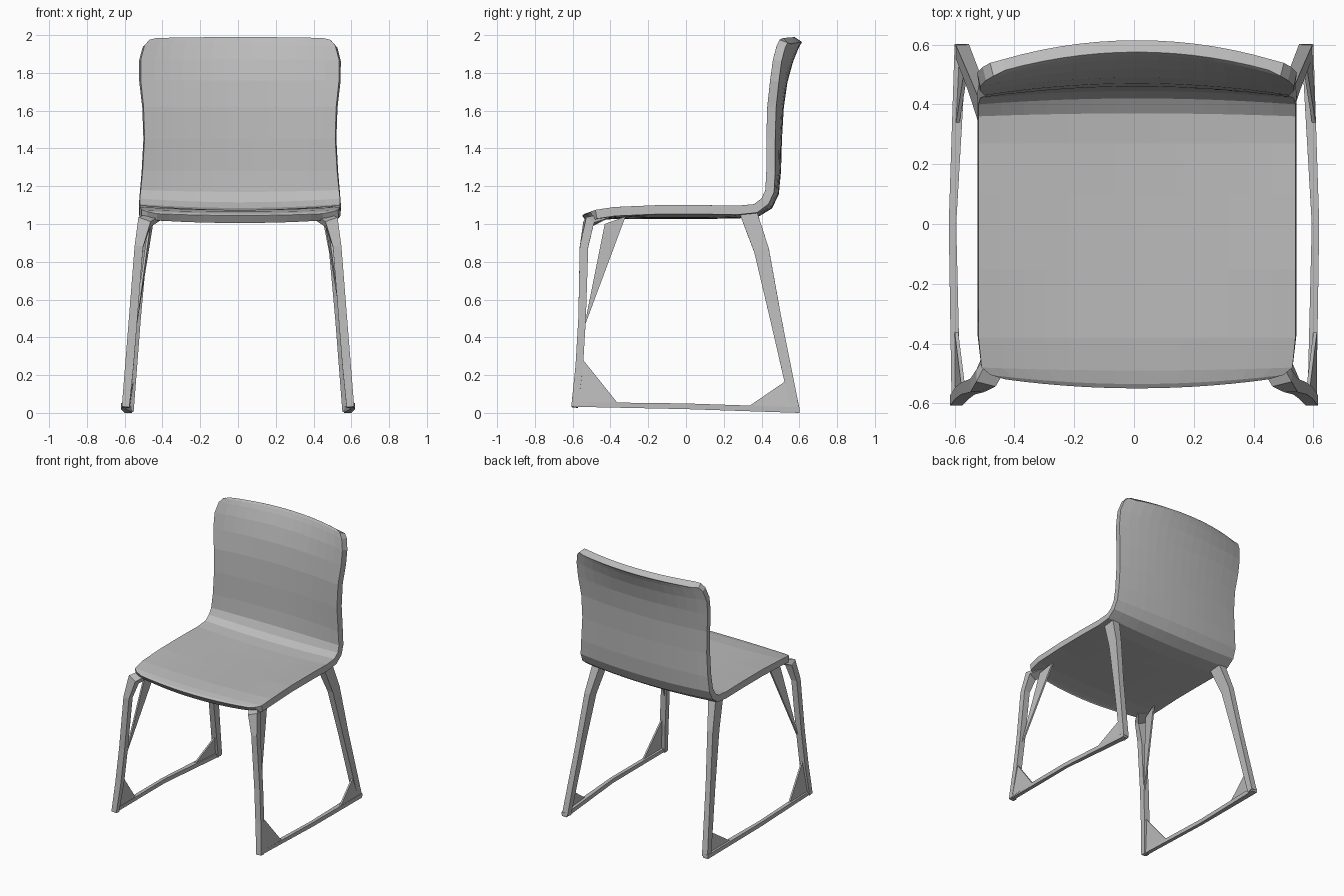
import bpy, bmesh
from mathutils import Vector

cube = bpy.data.objects.get("Cube")
if cube:
    bpy.data.objects.remove(cube, do_unlink=True)

grey = bpy.data.materials.new("plain grey")
grey.use_nodes = True
COLOUR = (0.5, 0.5, 0.5, 1)
grey.diffuse_color = COLOUR
grey.node_tree.nodes["Principled BSDF"].inputs["Base Color"].default_value = COLOUR


def finish(bm, name):
    mesh = bpy.data.meshes.new(name)
    bm.to_mesh(mesh)
    bm.free()
    mesh.materials.append(grey)
    obj = bpy.data.objects.new(name, mesh)
    bpy.context.collection.objects.link(obj)
    return obj


def beam(name, stations):
    """Tapered bar through (centre, width, depth) stations, capped at both ends."""
    bm = bmesh.new()
    rings = []
    for i, (p, w, d) in enumerate(stations):
        a = Vector(stations[max(i - 1, 0)][0])
        b = Vector(stations[min(i + 1, len(stations) - 1)][0])
        along = (b - a).normalized()
        side = Vector((1, 0, 0))
        side = (side - along * side.dot(along)).normalized()
        up = along.cross(side)
        rings.append([bm.verts.new(Vector(p) + side * (w / 2 * u) + up * (d / 2 * v))
                      for u, v in ((-1, -1), (1, -1), (1, 1), (-1, 1))])
    for r, s in zip(rings, rings[1:]):
        for k in range(4):
            n = (k + 1) % 4
            bm.faces.new((r[k], r[n], s[n], s[k]))
    bm.faces.new(rings[0])
    bm.faces.new(rings[-1])
    bmesh.ops.recalc_face_normals(bm, faces=bm.faces)
    return finish(bm, name)


def plate(name, corners, thickness=0.012):
    """Thin triangular web between two bars."""
    bm = bmesh.new()
    inner = [bm.verts.new(c) for c in corners]
    face = bm.faces.new(inner)
    out = bmesh.ops.extrude_face_region(bm, geom=[face])
    moved = [v for v in out["geom"] if isinstance(v, bmesh.types.BMVert)]
    bmesh.ops.translate(bm, verts=moved, vec=(thickness, 0, 0))
    bmesh.ops.recalc_face_normals(bm, faces=bm.faces)
    return finish(bm, name)


# Seat and backrest: one bent shell. Rows are (y, z, half width, side dy, side dz)
rows = [
    (-0.55, 1.045, 0.44, 0.03, 0.01),
    (-0.535, 1.055, 0.49, 0.03, 0.01),
    (-0.49, 1.065, 0.52, 0.01, 0.01),
    (-0.38, 1.075, 0.53, 0, 0.015),
    (-0.15, 1.075, 0.53, 0, 0.025),
    (0.1, 1.075, 0.53, 0, 0.025),
    (0.27, 1.077, 0.53, 0, 0.02),
    (0.37, 1.085, 0.53, -0.01, 0.02),
    (0.42, 1.115, 0.53, -0.02, 0.02),
    (0.445, 1.17, 0.525, -0.025, 0.01),
    (0.455, 1.28, 0.515, -0.03, 0),
    (0.46, 1.45, 0.505, -0.035, 0),
    (0.47, 1.62, 0.51, -0.04, 0),
    (0.49, 1.76, 0.525, -0.045, 0),
    (0.52, 1.87, 0.525, -0.06, 0),
    (0.55, 1.945, 0.505, -0.07, 0),
    (0.565, 1.975, 0.48, -0.07, 0),
    (0.575, 1.99, 0.44, -0.06, -0.005),
]
COLUMNS = 14
bm = bmesh.new()
grid = []
for y, z, half, dy, dz in rows:
    line = []
    for c in range(COLUMNS + 1):
        t = 2 * c / COLUMNS - 1
        line.append(bm.verts.new((half * t + 0.01, y + dy * t * t, z + dz * t * t)))
    grid.append(line)
for lower, upper in zip(grid, grid[1:]):
    for c in range(COLUMNS):
        bm.faces.new((lower[c], lower[c + 1], upper[c + 1], upper[c]))
shell = finish(bm, "seat_and_back_shell")
solid = shell.modifiers.new("thickness", "SOLIDIFY")
solid.thickness = 0.048
solid.offset = -1
rim = shell.modifiers.new("soft rim", "BEVEL")
rim.width = 0.015
rim.segments = 2
rim.limit_method = "ANGLE"
rim.angle_limit = 0.9

# Sled base: the same frame on both sides
for label, s in (("left", 1), ("right", -1)):
    beam(label + "_front_leg", [
        ((s * 0.44, -0.43, 1.04), 0.07, 0.03),
        ((s * 0.495, -0.515, 1.01), 0.07, 0.05),
        ((s * 0.525, -0.54, 0.88), 0.045, 0.045),
        ((s * 0.555, -0.55, 0.5), 0.045, 0.04),
        ((s * 0.575, -0.565, 0.25), 0.045, 0.04),
        ((s * 0.595, -0.59, 0.03), 0.04, 0.035)])
    beam(label + "_rear_leg", [
        ((s * 0.475, 0.33, 1.06), 0.06, 0.09),
        ((s * 0.505, 0.4, 0.86), 0.045, 0.08),
        ((s * 0.535, 0.475, 0.5), 0.04, 0.06),
        ((s * 0.575, 0.58, 0.01), 0.045, 0.045)])
    beam(label + "_floor_rail", [
        ((s * 0.595, -0.6, 0.045), 0.03, 0.025),
        ((s * 0.607, 0, 0.035), 0.025, 0.03),
        ((s * 0.58, 0.6, 0.015), 0.04, 0.03)])
    # Webs in the frame corners
    plate(label + "_front_foot_web", [
        (s * 0.575, -0.56, 0.3), (s * 0.6, -0.59, 0.04), (s * 0.6, -0.36, 0.05)])
    plate(label + "_rear_foot_web", [
        (s * 0.565, 0.53, 0.17), (s * 0.585, 0.58, 0.02), (s * 0.595, 0.34, 0.04)])
    plate(label + "_seat_brace", [
        (s * 0.455, -0.32, 1.04), (s * 0.475, -0.43, 1.0), (s * 0.55, -0.54, 0.45)])
